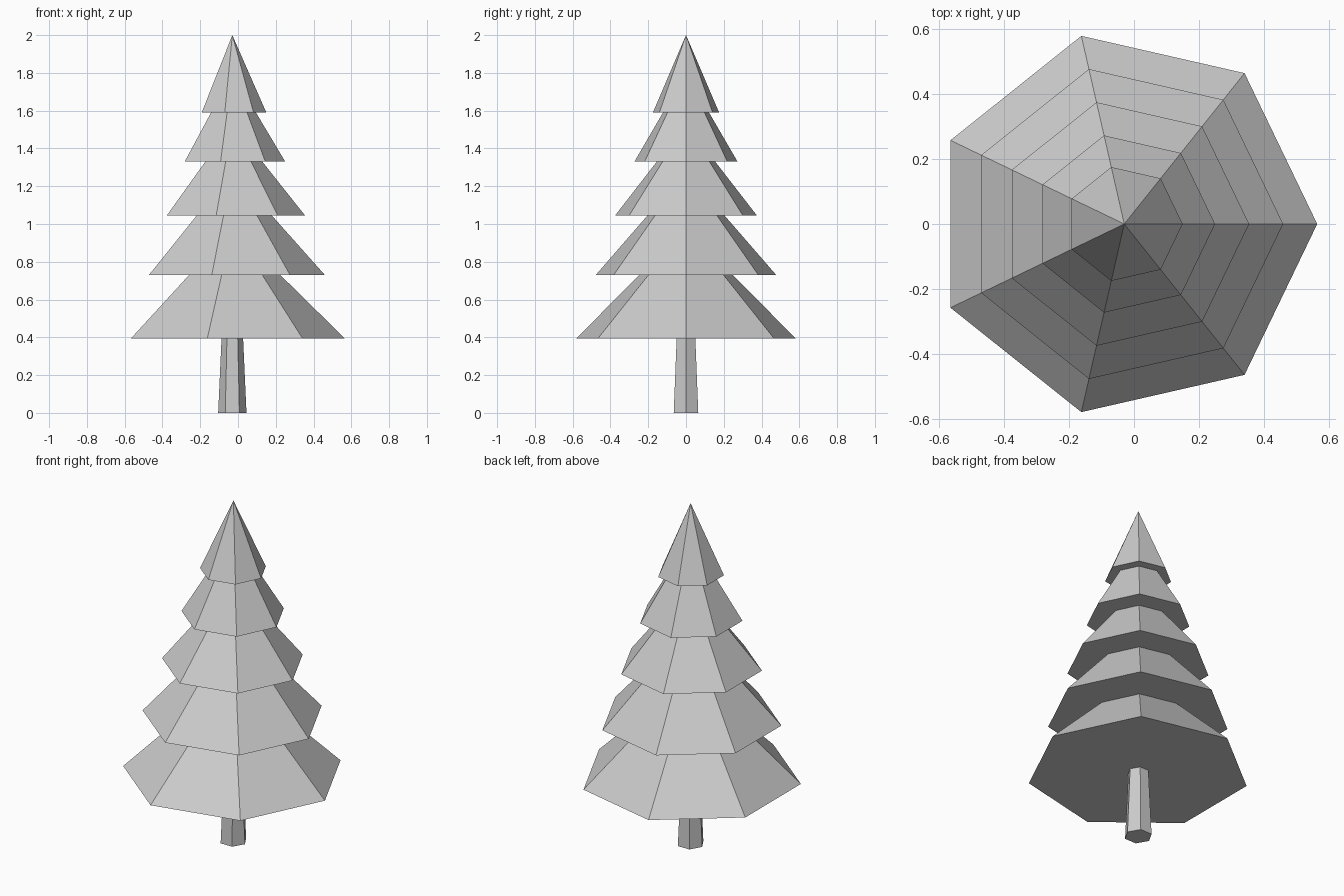
import bpy
import bmesh
from mathutils import Matrix

if "Cube" in bpy.data.objects:
    bpy.data.objects.remove(bpy.data.objects["Cube"])

AXIS_X = -0.03  # tree axis; centres the seven-sided outline on x = 0

grey = bpy.data.materials.new("plain_grey")
grey.diffuse_color = (0.6, 0.6, 0.6, 1.0)
grey.use_nodes = True
grey.node_tree.nodes["Principled BSDF"].inputs["Base Color"].default_value = grey.diffuse_color


def cone(name, sides, r_bottom, r_top, z_bottom, z_top):
    """Flat-shaded capped cone with one corner pointing to +x."""
    bm = bmesh.new()
    bmesh.ops.create_cone(bm, cap_ends=True, segments=sides,
                          radius1=r_bottom, radius2=r_top, depth=z_top - z_bottom)
    # turn the corner nearest +y / +x exactly onto +x
    rim = max(bm.verts, key=lambda v: (v.co.xy.length, v.co.x))
    turn = Matrix.Rotation(-rim.co.xy.to_3d().to_2d().angle_signed((1, 0)) * -1, 4, 'Z')
    if abs((turn @ rim.co).y) > 1e-4:
        turn.invert()
    bmesh.ops.transform(bm, matrix=turn, verts=bm.verts)
    bmesh.ops.remove_doubles(bm, verts=bm.verts, dist=1e-5)
    bmesh.ops.translate(bm, vec=(AXIS_X, 0, (z_bottom + z_top) / 2), verts=bm.verts)
    mesh = bpy.data.meshes.new(name)
    bm.to_mesh(mesh)
    bm.free()
    mesh.materials.append(grey)
    obj = bpy.data.objects.new(name, mesh)
    bpy.context.collection.objects.link(obj)


# Tapered hexagonal trunk
cone("trunk", 6, 0.075, 0.055, 0.0, 0.44)

# Foliage tiers, lowest first: rim radius, rim height, tip height
tiers = [(0.595, 0.395, 0.98), (0.49, 0.73, 1.28), (0.385, 1.045, 1.53),
         (0.28, 1.33, 1.80), (0.18, 1.59, 2.0)]
for i, (radius, z_rim, z_tip) in enumerate(tiers, 1):
    cone(f"foliage_tier_{i}", 7, radius, 0.0, z_rim, z_tip)
